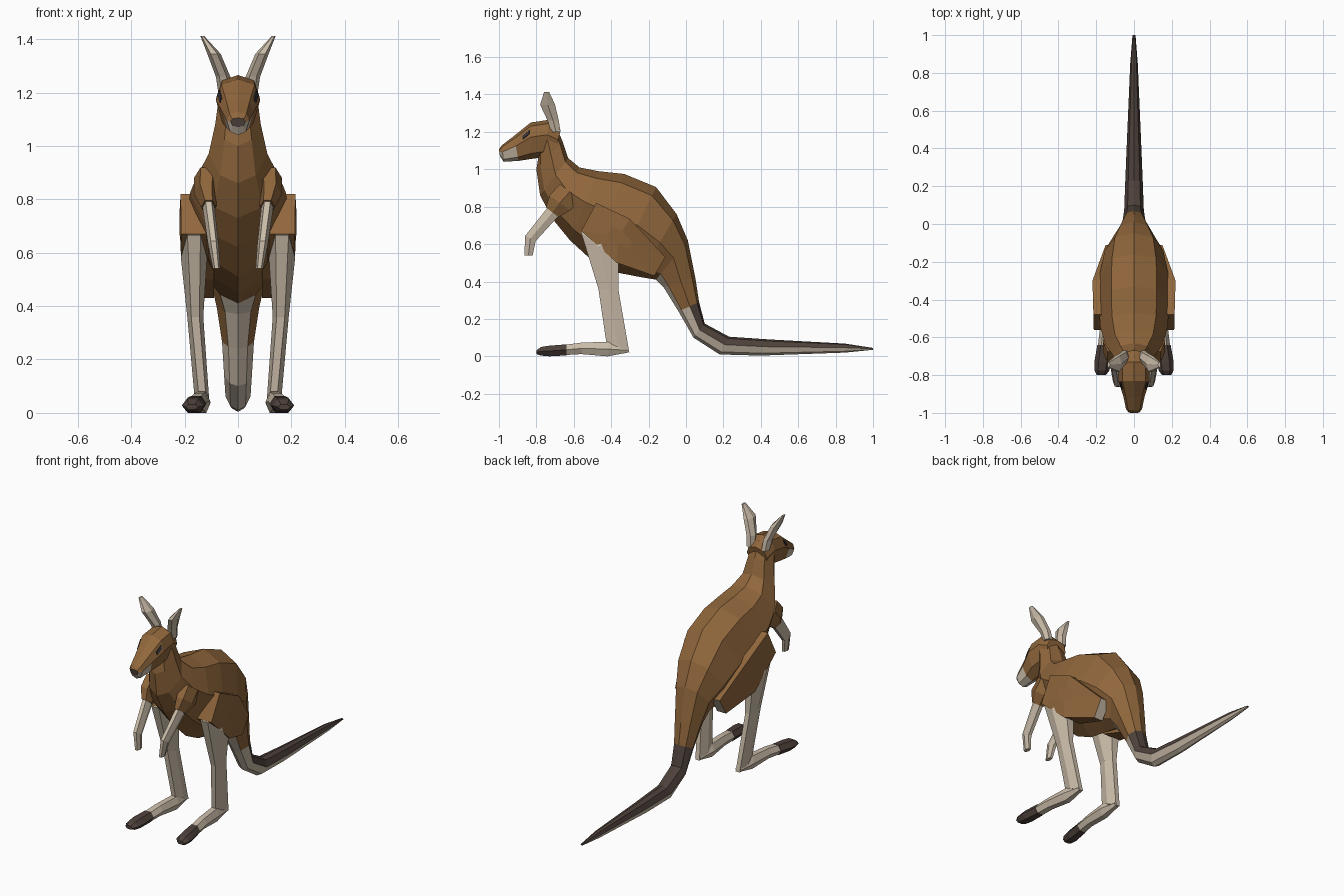
import bpy, bmesh, math
from mathutils import Vector as V


def material(name, rgb):
    m = bpy.data.materials.new(name)
    m.diffuse_color = (*rgb, 1)
    return m


BROWN = material("brown fur", (0.28, 0.135, 0.045))
BEIGE = material("pale beige fur", (0.60, 0.51, 0.40))
DARK = material("dark grey brown", (0.075, 0.052, 0.042))
EYE = material("eye black", (0.03, 0.03, 0.04))


def loft(name, rings, mats, rule=None, caps=(0, 0), mirror=False):
    """Skin a list of point rings; rule(segment, side) gives the material slot."""
    bm = bmesh.new()
    vs = [[bm.verts.new(p) for p in r] for r in rings]
    n = len(rings[0])
    for i in range(len(vs) - 1):
        for k in range(n):
            j = (k + 1) % n
            f = bm.faces.new((vs[i][k], vs[i][j], vs[i + 1][j], vs[i + 1][k]))
            f.material_index = rule(i, k) if rule else 0
    for r, c in ((vs[0], caps[0]), (vs[-1], caps[1])):
        bm.faces.new(r).material_index = c
    bmesh.ops.recalc_face_normals(bm, faces=bm.faces)
    me = bpy.data.meshes.new(name)
    bm.to_mesh(me)
    bm.free()
    for m in mats:
        me.materials.append(m)
    ob = bpy.data.objects.new(name, me)
    bpy.context.collection.objects.link(ob)
    if mirror:
        ob.modifiers.new("mirror", "MIRROR").use_mirror_merge = False
    return ob


def section(yt, zt, yb, zb, w, prof):
    """Symmetric 8-sided section hung between a top and a bottom point."""
    top, bot = V((0, yt, zt)), V((0, yb, zb))
    c, h = (top + bot) / 2, (top - bot) / 2
    pts = [(0, 1)] + prof + [(0, -1)] + [(-x, t) for x, t in reversed(prof)]
    return [c + V((x * w, 0, 0)) + h * t for x, t in pts]


def hexagon(c, rx, v):
    """Six-sided limb section: half width rx along x, half depth vector v."""
    c, v = V(c), V(v) / 0.866
    return [c + V((rx * math.cos(a), 0, 0)) + v * math.sin(a)
            for a in (k * math.pi / 3 for k in range(6))]


# Body and tail in one skin, from tail tip to neck
BODY = [(0.65, 0.8), (1, 0.1), (0.6, -0.7)]
body = [
    (1.0, 0.045, 1.0, 0.035, 0.008), (0.85, 0.068, 0.85, 0.02, 0.02),
    (0.45, 0.09, 0.4, 0.004, 0.038), (0.23, 0.105, 0.18, 0.01, 0.047),
    (0.1, 0.175, 0.04, 0.10, 0.052), (0.07, 0.29, -0.04, 0.24, 0.06),
    (0.05, 0.42, -0.12, 0.37, 0.08), (0.01, 0.62, -0.16, 0.41, 0.11),
    (-0.05, 0.76, -0.25, 0.425, 0.155), (-0.16, 0.905, -0.38, 0.45, 0.18),
    (-0.33, 0.975, -0.5, 0.51, 0.185), (-0.47, 0.99, -0.62, 0.62, 0.18),
    (-0.57, 1.01, -0.71, 0.73, 0.155), (-0.63, 1.06, -0.78, 0.86, 0.11),
    (-0.66, 1.15, -0.80, 1.0, 0.085), (-0.70, 1.24, -0.79, 1.06, 0.075)]


def body_rule(seg, side):
    if seg < 5:                                 # tail: dark above, pale below
        return 1 if 2 <= side <= 5 else 2
    return 1 if seg < 7 and side in (3, 4) else 0


loft("body_and_tail", [section(*r, BODY) for r in body],
     [BROWN, BEIGE, DARK], body_rule, caps=(2, 0))

# Head with pale muzzle and dark nose cap
HEAD = [(0.75, 0.8), (1, 0.2), (0.7, -0.7)]
head = [section(*r, HEAD) for r in [
    (-0.67, 1.21, -0.70, 1.08, 0.068), (-0.73, 1.265, -0.76, 1.065, 0.08),
    (-0.83, 1.25, -0.83, 1.055, 0.083), (-0.92, 1.178, -0.895, 1.045, 0.057),
    (-0.985, 1.128, -0.975, 1.04, 0.042), (-1.0, 1.105, -0.995, 1.07, 0.028)]]
loft("head", head, [BROWN, BEIGE, DARK],
     lambda s, k: 1 if s >= 3 and 2 <= k <= 5 else 0, caps=(0, 2))

# Eyes: thin plates on the upper cheek faces
a, b, c, d = head[2][1], head[2][2], head[3][2], head[3][1]
normal = (b - a).cross(d - a).normalized()
if normal.x < 0:
    normal = -normal
eye = [a.lerp(d, s).lerp(b.lerp(c, s), t)
       for s, t in ((0.08, 0.3), (0.1, 0.65), (0.5, 0.75), (0.5, 0.4))]
loft("eyes", [[p - normal * 0.004 for p in eye], [p + normal * 0.004 for p in eye]],
     [EYE], mirror=True)

# Ears
loft("ears", [hexagon((0.05, -0.695, 1.2), 0.024, (0, 0.024, 0)),
              hexagon((0.056, -0.71, 1.26), 0.027, (0, 0.03, 0)),
              hexagon((0.09, -0.74, 1.345), 0.025, (0, 0.04, 0)),
              hexagon((0.134, -0.745, 1.412), 0.007, (0, 0.014, 0))],
     [BEIGE], mirror=True)

# Upper arms and forearms
loft("upper_arms", [hexagon((0.115, -0.62, 0.88), 0.05, (0, 0.055, -0.04)),
                    hexagon((0.12, -0.675, 0.82), 0.045, (0, 0.055, -0.04)),
                    hexagon((0.11, -0.715, 0.77), 0.028, (0, 0.034, -0.026))],
     [BROWN], mirror=True)
loft("forearms", [hexagon((0.112, -0.70, 0.785), 0.023, (0, 0.03, -0.023)),
                  hexagon((0.092, -0.832, 0.63), 0.02, (0, 0.028, -0.014)),
                  hexagon((0.08, -0.842, 0.54), 0.014, (0, 0.022, 0))],
     [BEIGE], mirror=True)

# Thighs: faceted plates on the flanks, pale on the rear edge
thigh = [(-0.48, 0.82, 0.215), (-0.3, 0.735, 0.22), (-0.11, 0.53, 0.15),
         (-0.17, 0.43, 0.15), (-0.37, 0.5, 0.205), (-0.56, 0.67, 0.213)]
mid = V((0.218, -0.36, 0.64))
outer = [V((x, y, z)) for y, z, x in thigh]
loft("thighs", [[V((0.09, p.y, p.z)) for p in outer], outer,
                [p.lerp(mid, 0.7) for p in outer]],
     [BROWN, BEIGE], lambda s, k: 1 if s == 0 and k == 2 else 0, mirror=True)

# Lower legs
loft("lower_legs", [hexagon((0.165, -0.45, 0.61), 0.045, (0, 0.09, -0.075)),
                    hexagon((0.165, -0.462, 0.58), 0.049, (0, 0.1, -0.085)),
                    hexagon((0.16, -0.415, 0.36), 0.03, (0, 0.053, 0)),
                    hexagon((0.135, -0.365, 0.05), 0.027, (0, 0.062, -0.03))],
     [BEIGE], mirror=True)


# Feet and dark toes
def foot(rows):
    return [hexagon((x, y, (lo + hi) / 2), r, (0, 0, (hi - lo) / 2))
            for y, x, r, lo, hi in rows]


loft("feet", foot([(-0.31, 0.135, 0.02, 0.02, 0.045), (-0.42, 0.136, 0.034, 0.0, 0.078),
                   (-0.56, 0.147, 0.034, 0.012, 0.073), (-0.66, 0.157, 0.036, 0.006, 0.06)]),
     [BEIGE], mirror=True)
loft("toes", foot([(-0.64, 0.156, 0.038, 0.005, 0.064), (-0.73, 0.166, 0.044, 0.0, 0.057),
                   (-0.775, 0.17, 0.04, 0.004, 0.05), (-0.80, 0.173, 0.024, 0.012, 0.032)]),
     [DARK], mirror=True)
